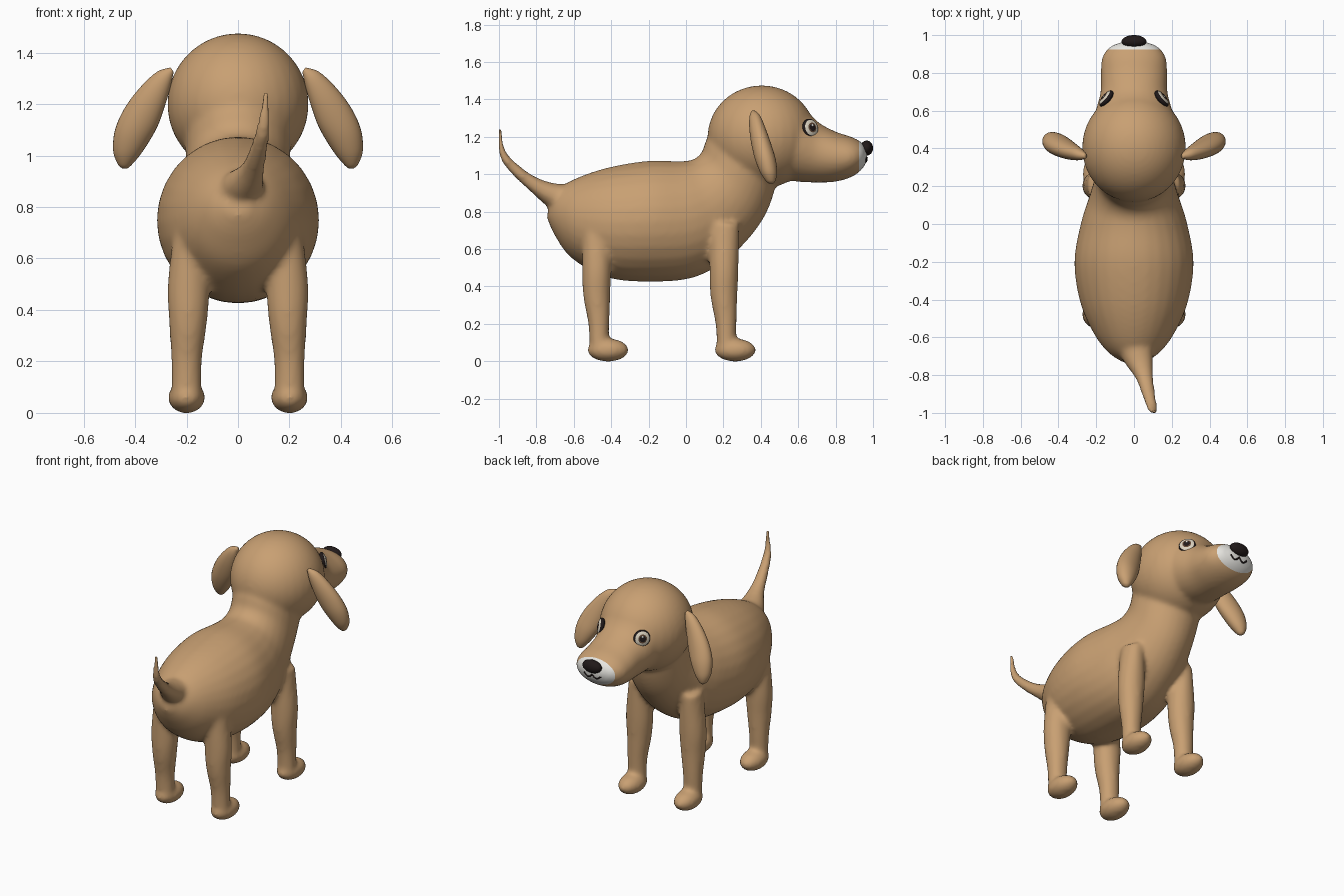
import bpy, bmesh, math
from mathutils import Vector, Matrix
from mathutils.bvhtree import BVHTree

if "Cube" in bpy.data.objects:
    bpy.data.objects.remove(bpy.data.objects["Cube"], do_unlink=True)


def material(name, rgb, rough=0.7):
    m = bpy.data.materials.new(name)
    m.use_nodes = True
    m.diffuse_color = (*rgb, 1)
    node = m.node_tree.nodes["Principled BSDF"]
    node.inputs["Base Color"].default_value = (*rgb, 1)
    node.inputs["Roughness"].default_value = rough
    return m


tan = material("tan fur", (0.58, 0.35, 0.17))
white = material("white fur", (0.80, 0.79, 0.75))
black = material("black", (0.015, 0.010, 0.010))
cream = material("eye cream", (0.72, 0.66, 0.54))
brown = material("iris brown", (0.13, 0.07, 0.04))


def new_object(name, bm, *mats):
    bmesh.ops.recalc_face_normals(bm, faces=bm.faces[:])
    mesh = bpy.data.meshes.new(name)
    bm.to_mesh(mesh)
    bm.free()
    for m in mats:
        mesh.materials.append(m)
    mesh.shade_smooth()
    ob = bpy.data.objects.new(name, mesh)
    bpy.context.collection.objects.link(ob)
    return ob


def spline(rings, steps=5):
    """Catmull-Rom interpolation between ring tuples."""
    out = []
    last = len(rings) - 1
    for i in range(last):
        p0, p1, p2, p3 = (rings[min(max(i + k, 0), last)] for k in (-1, 0, 1, 2))
        for s in range(steps):
            t = s / steps
            out.append([b + 0.5 * t * (c - a + t * (2 * a - 5 * b + 4 * c - d
                        + t * (3 * (b - c) + d - a)))
                        for a, b, c, d in zip(p0, p1, p2, p3)])
    return out + [list(rings[-1])]


def loft(bm, rings, place, sides=28):
    """Each ring: side centre, edge one (u, z), edge two (u, z), half width."""
    loops = []
    for s, au, az, bu, bz, w in spline(rings):
        loop = []
        for k in range(sides):
            a = math.tau * k / sides
            c = math.cos(a) / 2
            loop.append(bm.verts.new(place(s + w * math.sin(a),
                                           (au + bu) / 2 + c * (au - bu),
                                           (az + bz) / 2 + c * (az - bz))))
        loops.append(loop)
    for l0, l1 in zip(loops, loops[1:]):
        for k in range(sides):
            n = (k + 1) % sides
            bm.faces.new((l0[k], l0[n], l1[n], l1[k]))
    bm.faces.new(loops[0])
    bm.faces.new(loops[-1])


def ball(bm, centre, size, segs=32, turn=Matrix()):
    m = Matrix.Translation(centre) @ turn @ Matrix.Diagonal((*size, 1))
    bmesh.ops.create_uvsphere(bm, u_segments=segs, v_segments=segs, radius=1, matrix=m)


body = bmesh.new()
straight = lambda s, u, z: (s, u, z)

# Torso rising into the neck
loft(body, [
    (0, -.725, .85, -.745, .77, .05), (0, -.67, .93, -.70, .67, .13),
    (0, -.56, .99, -.61, .55, .21), (0, -.40, 1.04, -.43, .45, .285),
    (0, -.20, 1.072, -.20, .425, .316), (0, -.03, 1.07, .05, .45, .28),
    (0, .04, 1.08, .25, .57, .235), (0, .085, 1.12, .40, .74, .205),
    (0, .12, 1.2, .47, .90, .205), (0, .25, 1.3, .47, 1.0, .2)], straight)

# Skull and muzzle
ball(body, (0, .405, 1.2), (.275, .29, .275))
loft(body, [
    (0, .50, 1.36, .45, 1.0, .22), (0, .62, 1.36, .56, .965, .205),
    (0, .705, 1.28, .69, .955, .178), (0, .80, 1.228, .80, .96, .177),
    (0, .885, 1.2, .885, .985, .168), (0, .94, 1.17, .94, 1.025, .125),
    (0, .968, 1.13, .968, 1.07, .05)], straight)

# Tail curling up and to one side
loft(body, [
    (.0, -.58, .95, -.64, .76, .10), (.02, -.69, .95, -.745, .83, .08),
    (.055, -.80, .985, -.83, .905, .048), (.08, -.90, 1.055, -.925, .995, .036),
    (.098, -.968, 1.135, -.995, 1.09, .028),
    (.108, -.985, 1.25, -1.008, 1.25, .012)], straight)

# Legs and paws
for side in (1, -1):
    for y in (-.475, .205):
        loft(body, [
            (.185, -.08, .74, .08, .74, .06), (.192, -.08, .5, .076, .5, .082),
            (.194, -.075, .35, .07, .35, .074), (.2, -.048, .2, .066, .2, .06),
            (.2, -.04, .07, .06, .07, .058)],
            lambda s, u, z: (side * s, y + u, z))
        ball(body, (side * .2, y + .058, .06), (.073, .112, .062))

# Fuse the body into one smooth skin
raw = new_object("body", body, tan, white)
fuse = raw.modifiers.new("fuse", "REMESH")
fuse.mode = "VOXEL"
fuse.voxel_size = 0.012
blend = raw.modifiers.new("blend", "SMOOTH")
blend.factor = 0.5
blend.iterations = 16
bpy.context.view_layer.update()
graph = bpy.context.evaluated_depsgraph_get()
skin = bpy.data.meshes.new_from_object(raw.evaluated_get(graph))
raw.modifiers.clear()

# White muzzle tip, cut along a clean line
bm = bmesh.new()
bm.from_mesh(skin)
tip = .925
bmesh.ops.bisect_plane(bm, geom=bm.verts[:] + bm.edges[:] + bm.faces[:],
                       plane_co=(0, tip, 0), plane_no=(0, 1, 0))
for f in bm.faces:
    f.smooth = True
    f.material_index = 1 if f.calc_center_median().y > tip else 0
surface = BVHTree.FromBMesh(bm)
bm.to_mesh(raw.data)
bm.free()

# Nose
bm = bmesh.new()
ball(bm, (0, .966, 1.14), (.066, .034, .04))
new_object("nose", bm, black)

# Mouth line laid on the muzzle
curve = bpy.data.curves.new("mouth", "CURVE")
curve.dimensions = "3D"
curve.bevel_depth = 0.005
curve.materials.append(black)
line = curve.splines.new("POLY")
line.points.add(20)
for i, p in enumerate(line.points):
    x = (i - 10) * .006
    z = 1.088 - .022 * abs(math.sin(math.pi * x / .06))
    hit = surface.ray_cast(Vector((x, 1.3, z)), Vector((0, -1, 0)))[0]
    p.co = (*(hit or Vector((x, .95, z))), 1)
bpy.context.collection.objects.link(bpy.data.objects.new("mouth", curve))

for side, label in ((1, "left"), (-1, "right")):
    # Drooping leaf-shaped ear
    bm = bmesh.new()
    loft(bm, [
        (.36, .262, 1.342, .25, 1.325, .012), (.37, .315, 1.325, .263, 1.265, .032),
        (.385, .38, 1.265, .285, 1.19, .045), (.405, .44, 1.185, .312, 1.115, .053),
        (.425, .478, 1.10, .345, 1.055, .055), (.442, .485, 1.02, .382, 1.0, .045),
        (.452, .468, .968, .415, .962, .026), (.455, .45, .95, .43, .95, .01)],
        lambda s, u, z: (side * u, s, z))
    new_object(label + "_ear", bm, tan)

    # Domed eye with rings of colour around its axis
    out = Vector((side * .75, .62, .2)).normalized()
    start = Vector((side * .16, .675, 1.25))
    pos = surface.ray_cast(start + out * .3, -out)[0] or start
    turn = out.to_track_quat("Z", "Y").to_matrix().to_4x4()
    bm = bmesh.new()
    ball(bm, pos, (.051, .051, .022), 40, turn)
    for f in bm.faces:
        d = f.calc_center_median() - pos
        r = (d - out * d.dot(out)).length / .051
        f.material_index = 0 if r < .38 or r > .84 else 1 if r < .55 else 2
        if d.dot(out) < 0:
            f.material_index = 0
    new_object(label + "_eye", bm, black, brown, cream)

    # Small glint
    bm = bmesh.new()
    ball(bm, pos + out * .019 + Vector((0, 0, .012)), (.007, .007, .004), 12, turn)
    new_object(label + "_eye_glint", bm, white)
